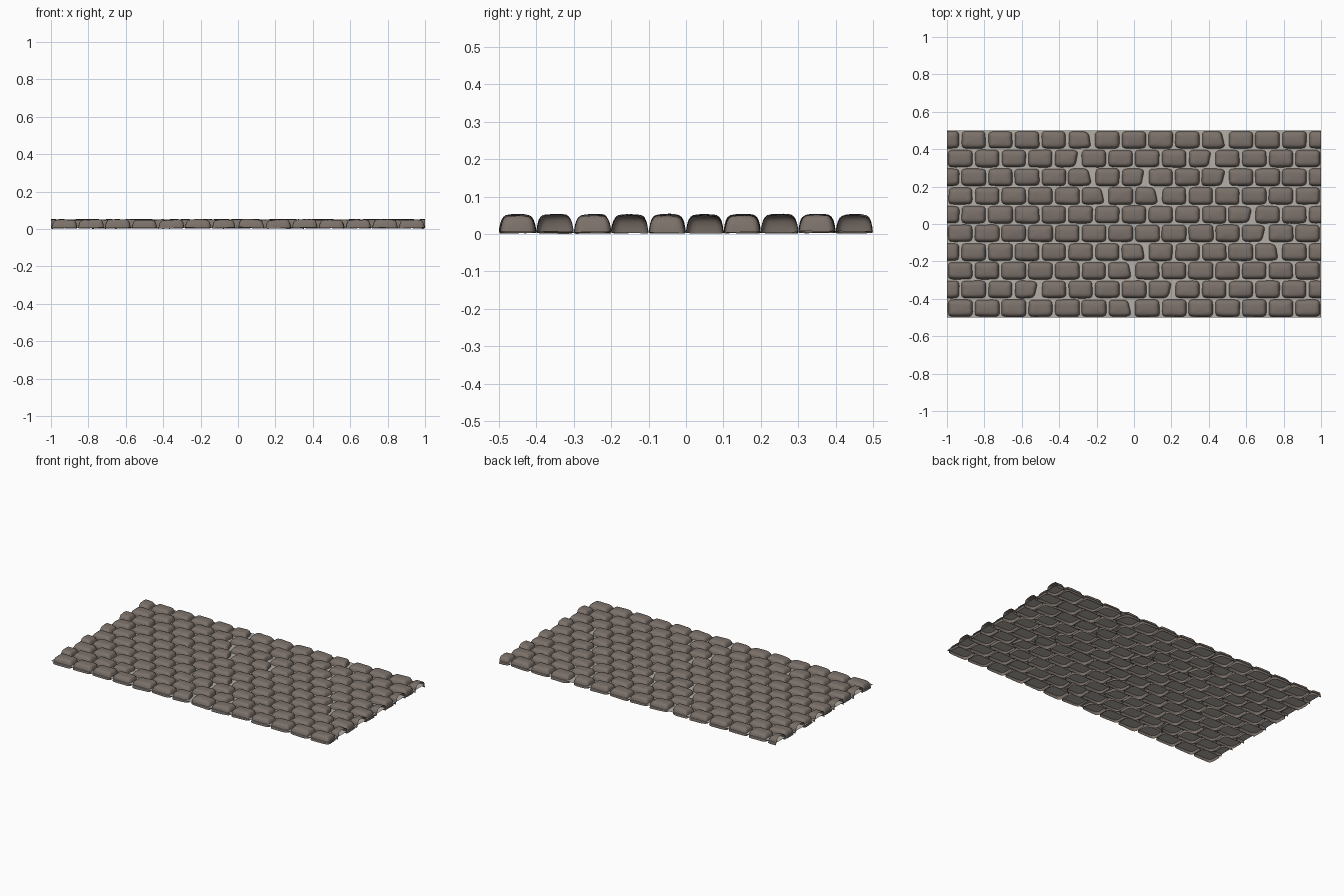
import bpy, bmesh, math, random
from mathutils import Vector, noise

random.seed(7)
cube = bpy.data.objects.get("Cube")
if cube:
    bpy.data.objects.remove(cube, do_unlink=True)

ROWS, PER_ROW = 10, 14
PITCH_X, PITCH_Y = 2 / PER_ROW, 1 / ROWS
SIDES = 32
MORTAR_Z = 0.022


def material(name, rgb):
    mat = bpy.data.materials.new(name)
    mat.use_nodes = True
    mat.diffuse_color = (*rgb, 1)
    mat.node_tree.nodes["Principled BSDF"].inputs["Base Color"].default_value = (*rgb, 1)
    return mat


stone_mat = material("brown grey stone", (0.2, 0.165, 0.145))
mortar_mat = material("pale mortar", (0.46, 0.43, 0.39))


def finish(bm, name, mat):
    mesh = bpy.data.meshes.new(name)
    bm.to_mesh(mesh)
    bm.free()
    mesh.materials.append(mat)
    obj = bpy.data.objects.new(name, mesh)
    bpy.context.collection.objects.link(obj)
    return obj


# Dome profile of a stone: height and inset from its full footprint
PROFILE = [(0.005, 0.0), (0.014, 0.001), (0.024, 0.003), (0.034, 0.006),
           (0.042, 0.0105), (0.047, 0.017), (0.049, 0.026), (0.05, 0.036)]

# Worn stones, by row from the back: approximate x of each
WORN = [(-0.29, 0.43), (-0.36, 0.35), (-0.29, 0.02, 0.43), (-0.21, 0.07),
        (0.57,), (0.64,), (0.0, 0.71), (-0.07,), (-0.57, 0.14), (-0.07,)]


def power(v, e):
    return math.copysign(abs(v) ** e, v)


def add_stone(bm, cx, cy, worn):
    """Hollow, open-bottomed rounded cobble."""
    half_x = 0.0685 - random.uniform(0, 0.003)
    half_y = 0.0495 - random.uniform(0, 0.002)
    tilt_x, tilt_y = random.uniform(-0.03, 0.03), random.uniform(-0.05, 0.05)
    lift = random.uniform(-0.001, 0.002)
    side = random.choice((-1, 1))
    seed = Vector((cx * 9, cy * 9, random.random() * 20))

    def place(x, y, z):
        # worn stones narrow towards one end and lose a corner
        if worn:
            t = max(0, x / half_x)
            x -= 0.016 * t * (1 + 0.6 * side * y / half_y)
            y *= 1 - 0.15 * t * t
        wobble = noise.noise_vector(Vector((x * 22, y * 22, z * 18)) + seed)
        x += wobble.x * 0.003
        y += wobble.y * 0.002
        z += wobble.z * 0.002 + lift + x * tilt_y + y * tilt_x
        y = max(-PITCH_Y / 2, min(PITCH_Y / 2, y))
        return bm.verts.new((cx + x, cy + y, max(0, z)))

    rings = []
    for z, inset in PROFILE:
        ring = []
        for i in range(SIDES):
            a = math.tau * (i + 0.5) / SIDES
            ring.append(place(power(math.cos(a), 0.36) * (half_x - inset),
                              power(math.sin(a), 0.36) * (half_y - inset), z))
        rings.append(ring)
    for low, high in zip(rings, rings[1:]):
        for i in range(SIDES):
            j = (i + 1) % SIDES
            bm.faces.new((low[i], low[j], high[j], high[i]))
    crown = place(0, 0, 0.051)
    for i in range(SIDES):
        bm.faces.new((rings[-1][i], rings[-1][(i + 1) % SIDES], crown))


# Rows of stones in running bond, cut off square at both ends
for row in range(ROWS):
    bm = bmesh.new()
    half_bond = row % 2 == 0
    y = 0.5 - (row + 0.5) * PITCH_Y
    for i in range(PER_ROW + half_bond):
        x = -1 + (i + (0 if half_bond else 0.5)) * PITCH_X
        add_stone(bm, x, y, any(abs(x - w) < 0.06 for w in WORN[row]))
    for end in (-1, 1):
        bmesh.ops.bisect_plane(bm, geom=bm.verts[:] + bm.edges[:] + bm.faces[:],
                               plane_co=(end, 0, 0), plane_no=(end, 0, 0),
                               clear_outer=True)
    for face in bm.faces:
        face.smooth = True
    finish(bm, f"stone_row_{row + 1}", stone_mat)

# Thin mortar sheet between the stones
bm = bmesh.new()
bm.faces.new([bm.verts.new((x, y, MORTAR_Z))
              for x, y in ((-1, -0.5), (1, -0.5), (1, 0.5), (-1, 0.5))])
finish(bm, "mortar_bed", mortar_mat)
